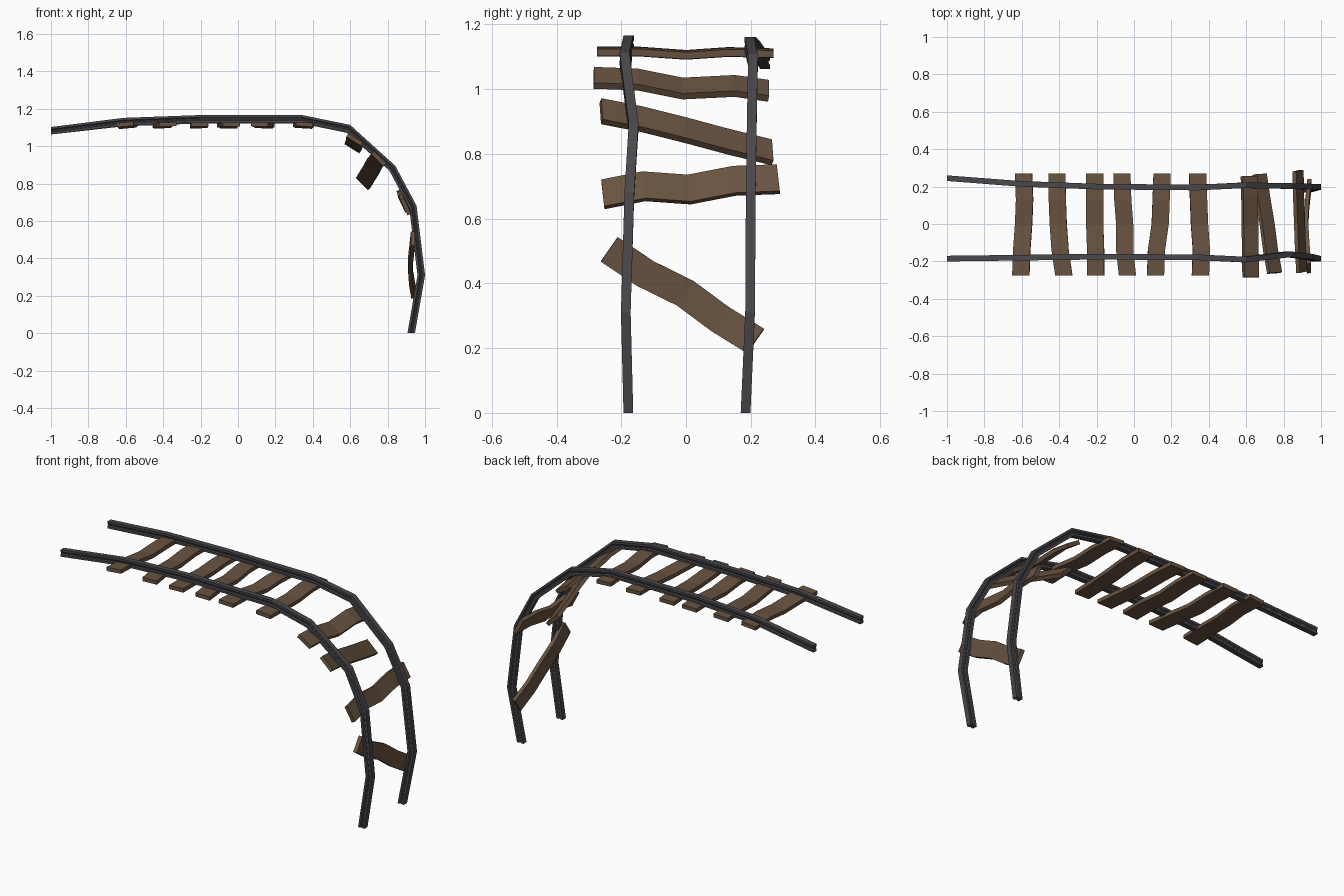
import bpy, bmesh
from mathutils import Vector

if "Cube" in bpy.data.objects:
    bpy.data.objects.remove(bpy.data.objects["Cube"])


def material(name, rgb):
    m = bpy.data.materials.new(name)
    m.diffuse_color = (*rgb, 1)
    m.use_nodes = True
    m.node_tree.nodes["Principled BSDF"].inputs["Base Color"].default_value = m.diffuse_color
    return m


STEEL = material("dark_steel", (0.068, 0.064, 0.072))
WOOD = material("brown_wood", (0.14, 0.087, 0.052))


def loft(name, rings, mat):
    """Skin a list of closed cross-sections and cap both ends."""
    bm = bmesh.new()
    rows = [[bm.verts.new(p) for p in ring] for ring in rings]
    n = len(rows[0])
    for a, b in zip(rows, rows[1:]):
        for i in range(n):
            j = (i + 1) % n
            bm.faces.new((a[i], a[j], b[j], b[i]))
    bm.faces.new(rows[0])
    bm.faces.new(rows[-1])
    bmesh.ops.recalc_face_normals(bm, faces=bm.faces)
    mesh = bpy.data.meshes.new(name)
    bm.to_mesh(mesh)
    bm.free()
    mesh.materials.append(mat)
    obj = bpy.data.objects.new(name, mesh)
    bpy.context.collection.objects.link(obj)


# Rails: a waisted rail section swept along a bent path
half_profile = [(0.015, -0.02), (0.015, -0.008), (0.010, -0.003),
                (0.010, 0.003), (0.015, 0.008), (0.015, 0.02)]
PROFILE = half_profile + [(-s, d) for s, d in reversed(half_profile)]
PATH = [(-1, 1.082), (-0.61, 1.128), (-0.2, 1.143), (0.34, 1.143), (0.59, 1.092),
        (0.825, 0.882), (0.935, 0.675), (0.98, 0.31), (0.926, 0)]


def rail(name, ys, lift):
    pts = [Vector((x, y, z + (lift if 0 < i < 5 else 0)))
           for i, ((x, z), y) in enumerate(zip(PATH, ys))]
    rings = []
    for i, p in enumerate(pts):
        if i == 0:
            t, k = Vector((1, 0, 0)), 1
        elif i == len(pts) - 1:
            t, k = Vector((0, 0, -1)), 1
        else:
            a, b = (p - pts[i - 1]).normalized(), (pts[i + 1] - p).normalized()
            t = (a + b).normalized()
            k = 1 / t.dot(a)
        up = t.cross(Vector((0, 1, 0))).normalized()
        side = up.cross(t)
        rings.append([p + side * s - up * d * k for s, d in PROFILE])
    loft(name, rings, STEEL)


rail("front_rail", [-0.185, -0.18, -0.175, -0.178, -0.19, -0.162, -0.175, -0.186, -0.178], 0.003)
rail("back_rail", [0.245, 0.215, 0.2, 0.195, 0.207, 0.203, 0.2, 0.198, 0.184], -0.002)


# Planks: wavy boards bent along their length
def plank(name, centres, across, width=0.092, thick=0.022):
    pts = [Vector(c) for c in centres]
    w = Vector(across).normalized()
    rings = []
    for i, p in enumerate(pts):
        t = (pts[min(i + 1, 4)] - pts[max(i - 1, 0)]).normalized()
        n = t.cross(w).normalized() * thick / 2
        h = w * width / 2
        rings.append([p + h + n, p - h + n, p - h - n, p + h - n])
    loft(name, rings, WOOD)


# Planks on the level stretch: x at five stations across the track
YS = [-0.275, -0.14, 0, 0.13, 0.27]
ZS = [1.116, 1.116, 1.106, 1.115, 1.111]
LEVEL = [(-0.605, -0.6, -0.59, -0.585, -0.59),
         (-0.375, -0.395, -0.405, -0.41, -0.412),
         (-0.205, -0.205, -0.21, -0.21, -0.21),
         (-0.035, -0.05, -0.05, -0.06, -0.065),
         (0.115, 0.12, 0.14, 0.145, 0.15),
         (0.355, 0.36, 0.35, 0.345, 0.34)]
TILT = [0.09, 0.04, 0.03, 0, -0.03, -0.06]
for i, (xs, tilt) in enumerate(zip(LEVEL, TILT)):
    plank(f"level_plank_{i + 1}", list(zip(xs, YS, ZS)), (1, 0, tilt))

# Loose planks on the falling stretch
plank("falling_plank_1", [(0.624, -0.285, 1.035), (0.622, -0.15, 1.03), (0.62, -0.01, 1.002),
                          (0.618, 0.15, 1.01), (0.615, 0.255, 0.995)], (0.8, 0, -0.5))
plank("falling_plank_2", [(0.752, -0.262, 0.932), (0.73, -0.14, 0.908), (0.712, 0, 0.873),
                          (0.69, 0.13, 0.838), (0.67, 0.265, 0.805)], (0.7, 0.05, -0.7))
plank("falling_plank_3", [(0.897, -0.257, 0.675), (0.89, -0.13, 0.7), (0.885, 0.01, 0.69),
                          (0.88, 0.15, 0.717), (0.877, 0.285, 0.722)], (0.42, 0.1, -0.88))
plank("falling_plank_4", [(0.935, -0.237, 0.505), (0.927, -0.125, 0.43), (0.92, -0.003, 0.37),
                          (0.926, 0.105, 0.29), (0.938, 0.215, 0.222)], (0, 0.57, 0.82))
